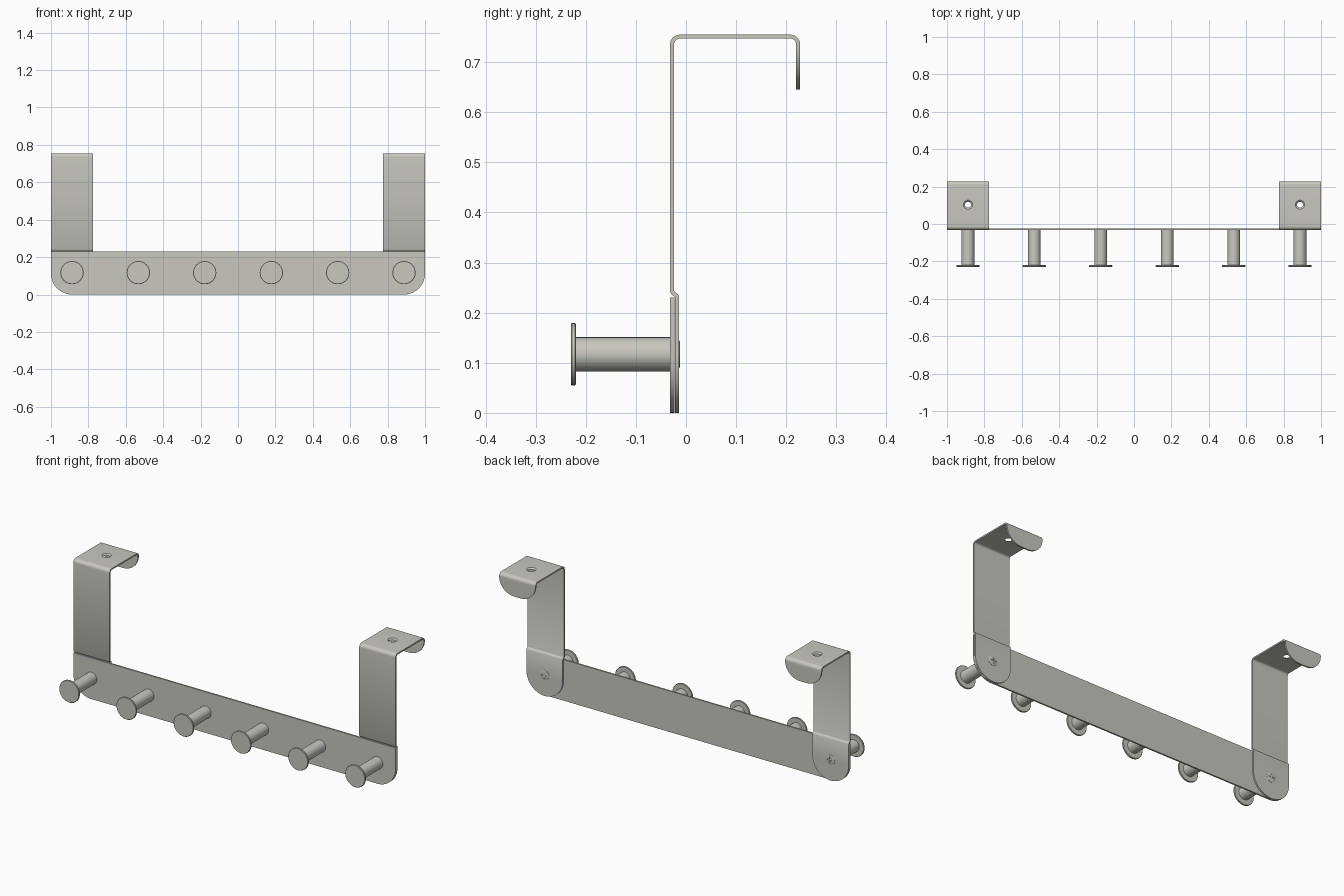
import bpy, bmesh
from math import sin, cos, pi, radians

cube = bpy.data.objects.get("Cube")
if cube:
    bpy.data.objects.remove(cube, do_unlink=True)

steel = bpy.data.materials.new("satin_steel")
steel.use_nodes = True
colour = (0.58, 0.58, 0.53, 1)
steel.diffuse_color = colour
steel.node_tree.nodes["Principled BSDF"].inputs["Base Color"].default_value = colour

THICK = 0.008      # sheet thickness
HALF = 0.1125      # half width of a strap, also the end radius
STRAP_X = 1 - HALF
PEG_Z = 0.117


def make_object(name, bm):
    bmesh.ops.recalc_face_normals(bm, faces=bm.faces)
    mesh = bpy.data.meshes.new(name)
    bm.to_mesh(mesh)
    bm.free()
    mesh.materials.append(steel)
    ob = bpy.data.objects.new(name, mesh)
    bpy.context.collection.objects.link(ob)
    return ob


def bake(ob):
    """Apply every modifier on the object."""
    graph = bpy.context.evaluated_depsgraph_get()
    mesh = bpy.data.meshes.new_from_object(ob.evaluated_get(graph))
    ob.modifiers.clear()
    ob.data = mesh


def cut(ob, cutter):
    mod = ob.modifiers.new("cut", 'BOOLEAN')
    mod.operation = 'DIFFERENCE'
    mod.solver = 'EXACT'
    mod.object = cutter
    bake(ob)
    bpy.data.objects.remove(cutter, do_unlink=True)


def smooth(ob):
    bpy.ops.object.select_all(action='DESELECT')
    ob.select_set(True)
    bpy.context.view_layer.objects.active = ob
    bpy.ops.object.shade_smooth_by_angle(angle=radians(35))


def lathe(name, profile, place, axis='Y', sides=40):
    """Closed solid of revolution from (radius, height) pairs."""
    bm = bmesh.new()
    rings = []
    for r, h in profile:
        ring = []
        for i in range(sides):
            a = 2 * pi * i / sides
            u, v = r * cos(a), r * sin(a)
            ring.append(bm.verts.new((u, h, v) if axis == 'Y' else (u, v, h)))
        rings.append(ring)
    for a, b in zip(rings, rings[1:]):
        for i in range(sides):
            j = (i + 1) % sides
            bm.faces.new((a[i], a[j], b[j], b[i]))
    bm.faces.new(rings[0])
    bm.faces.new(rings[-1])
    ob = make_object(name, bm)
    ob.location = place
    return ob


def box(name, size, place):
    bm = bmesh.new()
    bmesh.ops.create_cube(bm, size=1)
    bmesh.ops.scale(bm, vec=size, verts=bm.verts)
    ob = make_object(name, bm)
    ob.location = place
    return ob


# Rail: long plate with rounded lower corners
def build_rail():
    front, back, top = -0.032, -0.023, 0.23
    outline = [(1, top), (-1, top)]
    for side in (-1, 1):
        for i in range(17):
            a = pi / 2 * i / 16
            if side > 0:
                a = pi / 2 - a
            outline.append((side * (STRAP_X + HALF * cos(a)), HALF - HALF * sin(a)))
    bm = bmesh.new()
    face = bm.faces.new([bm.verts.new((x, front, z)) for x, z in outline])
    grown = bmesh.ops.extrude_face_region(bm, geom=[face])["geom"]
    bmesh.ops.translate(bm, vec=(0, back - front, 0),
                        verts=[v for v in grown if isinstance(v, bmesh.types.BMVert)])
    smooth(make_object("rail", bm))


# Strap: bent sheet described by rows of (y, z, half width)
def strap_rows():
    low_y, high_y, tab_y, top_z, bend = -0.018, -0.028, 0.224, 0.751, 0.016
    tab_bottom, tab_r = 0.645, 0.092
    rows = []
    for i in range(21):                       # round lower end
        a = pi / 2 * i / 20
        rows.append((low_y, HALF - HALF * cos(a), max(HALF * sin(a), 0.002)))
    rows += [(low_y, 0.231, HALF), (low_y - 0.002, 0.235, HALF),
             (high_y + 0.002, 0.239, HALF), (high_y, 0.243, HALF)]
    for i in range(9):                        # front bend
        a = pi / 2 * i / 8
        rows.append((high_y + bend - bend * cos(a), top_z - bend + bend * sin(a), HALF))
    for i in range(9):                        # rear bend
        a = pi / 2 * i / 8
        rows.append((tab_y - bend + bend * sin(a), top_z - bend + bend * cos(a), HALF))
    for i in range(1, 21):                    # round tab end
        a = pi / 2 * i / 20
        z = tab_bottom + tab_r - 0.004 - (tab_r - 0.004) * sin(a)
        rows.append((tab_y, z, HALF - tab_r + tab_r * cos(a)))
    return rows


def build_strap(name, x):
    bm = bmesh.new()
    pairs = [(bm.verts.new((x - w, y, z)), bm.verts.new((x + w, y, z)))
             for y, z, w in strap_rows()]
    for (a, b), (c, d) in zip(pairs, pairs[1:]):
        bm.faces.new((a, b, d, c))
    ob = make_object(name, bm)
    solid = ob.modifiers.new("sheet", 'SOLIDIFY')
    solid.thickness = THICK
    solid.offset = 0
    solid.use_even_offset = True
    bake(ob)
    # Countersunk fixing hole in the top
    cut(ob, lathe("hole_cutter", [(0.016, -0.02), (0.016, -0.003), (0.025, 0.0045), (0.025, 0.02)],
                  (x, 0.103, 0.751), axis='Z', sides=32))
    smooth(ob)


# Screw head with a cross recess
def build_screw(name, x):
    ob = lathe(name, [(0.027, -0.005), (0.027, 0.001), (0.023, 0.0025)],
               (x, -0.014, PEG_Z), sides=32)
    for size in ((0.034, 0.006, 0.007), (0.007, 0.006, 0.034)):
        cut(ob, box("slot_cutter", size, (x, -0.0115, PEG_Z)))
    smooth(ob)


build_rail()

for side, x in (("left", STRAP_X), ("right", -STRAP_X)):
    build_strap(side + "_strap", x)
    build_screw(side + "_screw", x)

# Pegs: round shaft with a wide disc head
PEG = [(0.034, -0.028), (0.034, -0.220), (0.060, -0.220), (0.062, -0.222),
       (0.062, -0.228), (0.060, -0.230)]
for n, x in enumerate((-STRAP_X, -0.533, -0.178, 0.178, 0.533, STRAP_X), 1):
    smooth(lathe("peg_%d" % n, PEG, (x, 0, PEG_Z)))
